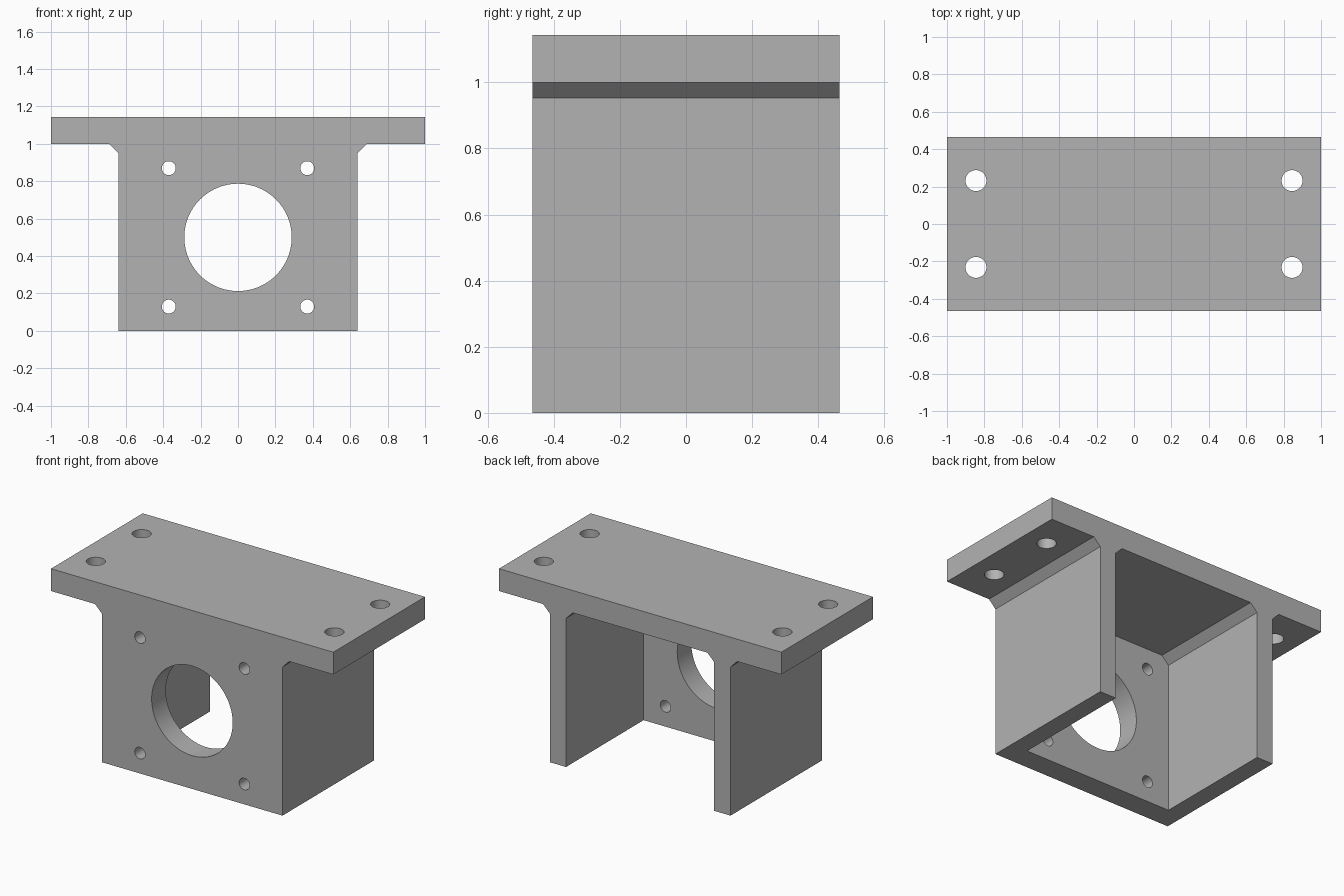
import bpy
import bmesh
import math

if "Cube" in bpy.data.objects:
    bpy.data.objects.remove(bpy.data.objects["Cube"], do_unlink=True)

HALF_DEPTH = 0.464
HEIGHT = 1.143
SHELF = 1.0          # underside of the top flange
HALF_BODY = 0.64
WALL = 0.115
FRONT = 0.143        # thickness of the front plate
CHAMFER = 0.048

grey = bpy.data.materials.new("plain grey")
grey.use_nodes = True
COLOUR = (0.45, 0.45, 0.45, 1)
grey.diffuse_color = COLOUR
grey.node_tree.nodes["Principled BSDF"].inputs["Base Color"].default_value = COLOUR


def extrude_profile(name, half, y0, y1):
    """Mirror a half profile (x, z) about x = 0 and extrude it along y."""
    outline = half + [(-x, z) for x, z in reversed(half)]
    bm = bmesh.new()
    face = bm.faces.new([bm.verts.new((x, y0, z)) for x, z in outline])
    moved = bmesh.ops.extrude_face_region(bm, geom=[face])["geom"]
    verts = [v for v in moved if isinstance(v, bmesh.types.BMVert)]
    bmesh.ops.translate(bm, verts=verts, vec=(0, y1 - y0, 0))
    bmesh.ops.recalc_face_normals(bm, faces=bm.faces)
    mesh = bpy.data.meshes.new(name)
    bm.to_mesh(mesh)
    bm.free()
    mesh.materials.append(grey)
    obj = bpy.data.objects.new(name, mesh)
    bpy.context.collection.objects.link(obj)
    return obj


def drill(name, radius, depth, location, along_y=False, sides=48):
    bpy.ops.mesh.primitive_cylinder_add(
        vertices=sides, radius=radius, depth=depth, location=location,
        rotation=(math.pi / 2 if along_y else 0, 0, 0))
    obj = bpy.context.object
    obj.name = name
    obj.data.materials.append(grey)
    return obj


# Bracket body with wide top flange and chamfered corners below it
bracket = extrude_profile("motor_bracket", [
    (HALF_BODY, 0), (HALF_BODY, SHELF - CHAMFER), (HALF_BODY + CHAMFER, SHELF),
    (1, SHELF), (1, HEIGHT)], -HALF_DEPTH, HALF_DEPTH)

# Pocket open at the back and the bottom, with chamfered upper corners
inner = HALF_BODY - WALL
cutters = [extrude_profile("pocket_cutter", [
    (inner, -0.2), (inner, SHELF - CHAMFER), (inner - CHAMFER, SHELF)],
    FRONT - HALF_DEPTH, HALF_DEPTH + 0.2)]

# Round opening and screw holes in the front plate, bolt holes in the flange
cutters.append(drill("opening_cutter", 0.287, 0.4, (0, -HALF_DEPTH, 0.5), True, 96))
for sx in (-1, 1):
    for s in (-1, 1):
        cutters.append(drill("screw_hole_cutter", 0.037, 0.4,
                             (sx * 0.37, -HALF_DEPTH, 0.5 + s * 0.37), True))
        cutters.append(drill("bolt_hole_cutter", 0.056, 0.6,
                             (sx * 0.845, s * 0.232, HEIGHT)))

bpy.ops.object.select_all(action="DESELECT")
bpy.context.view_layer.objects.active = bracket
bracket.select_set(True)
for cutter in cutters:
    mod = bracket.modifiers.new("cut", "BOOLEAN")
    mod.operation = "DIFFERENCE"
    mod.solver = "EXACT"
    mod.object = cutter
    bpy.ops.object.modifier_apply(modifier=mod.name)
for cutter in cutters:
    bpy.data.objects.remove(cutter, do_unlink=True)

bpy.ops.object.shade_smooth_by_angle(angle=math.radians(30))
